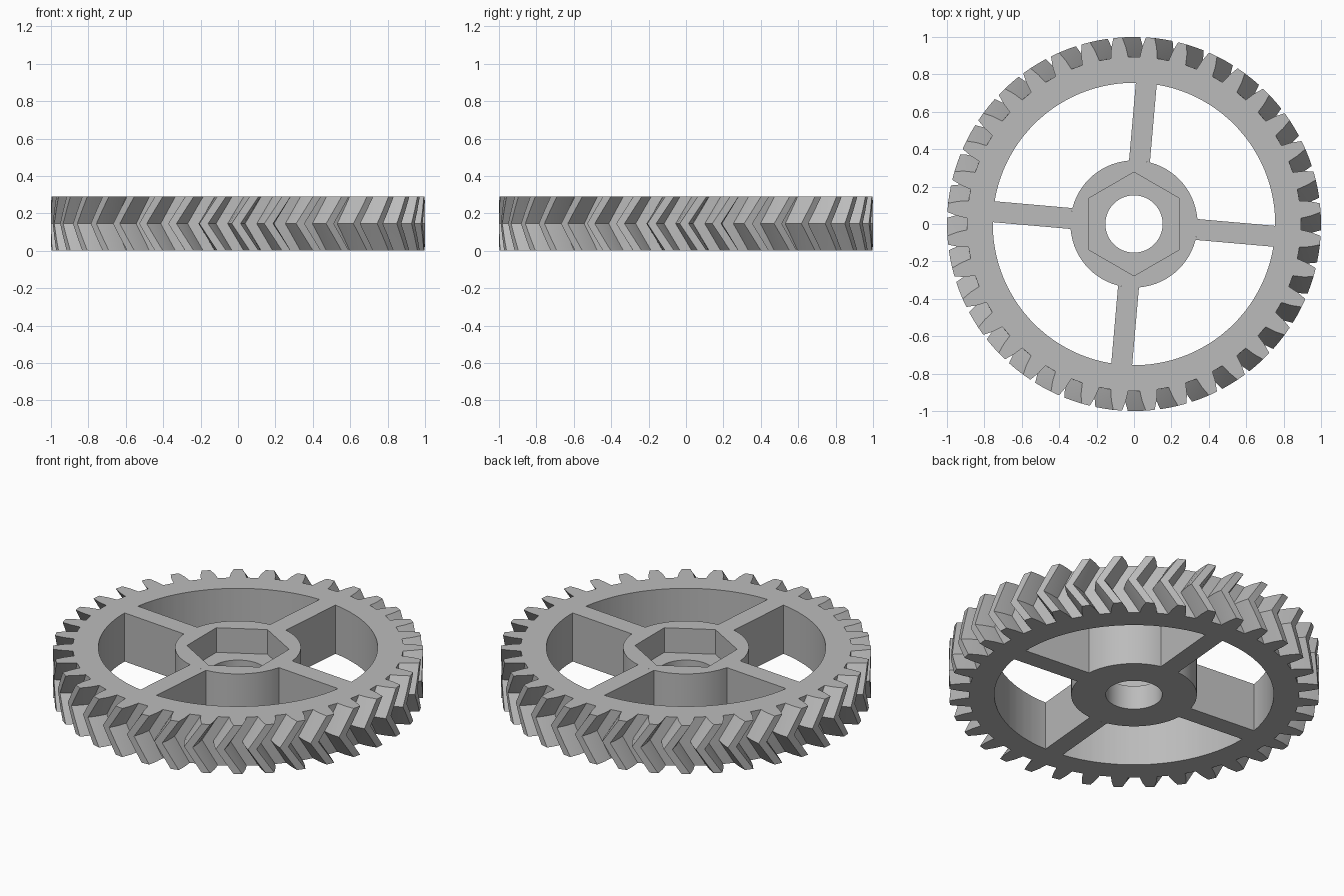
import bpy, bmesh
from math import sin, cos, sqrt, radians, pi

cube = bpy.data.objects.get("Cube")
if cube:
    bpy.data.objects.remove(cube, do_unlink=True)

HEIGHT = 0.29
TEETH = 36
TWIST = radians(200 / TEETH)
RIM_R, HUB_R, BORE_R, HEX_APOTHEM = 0.755, 0.34, 0.153, 0.24
HEX_FLOOR = 0.143

grey = bpy.data.materials.new("plain_grey")
grey.use_nodes = True
grey.diffuse_color = (0.5, 0.5, 0.5, 1)
grey.node_tree.nodes["Principled BSDF"].inputs["Base Color"].default_value = (0.5, 0.5, 0.5, 1)


def finish(name, bm):
    bmesh.ops.recalc_face_normals(bm, faces=bm.faces)
    mesh = bpy.data.meshes.new(name)
    bm.to_mesh(mesh)
    bm.free()
    mesh.materials.append(grey)
    obj = bpy.data.objects.new(name, mesh)
    bpy.context.collection.objects.link(obj)
    bpy.ops.object.select_all(action='DESELECT')
    obj.select_set(True)
    bpy.context.view_layer.objects.active = obj
    bpy.ops.object.shade_smooth_by_angle(angle=radians(7))
    return obj


def skin(name, loops):
    """Join closed rings of equal count into a ring-shaped solid."""
    bm = bmesh.new()
    rings = [[bm.verts.new(p) for p in loop] for loop in loops]
    n = len(rings[0])
    for a, b in zip(rings, rings[1:] + rings[:1]):
        for i in range(n):
            j = (i + 1) % n
            bm.faces.new((a[i], a[j], b[j], b[i]))
    return finish(name, bm)


def ring(polar, z, turn=0):
    return [(r * cos(a + turn), r * sin(a + turn), z) for r, a in polar]


# Toothed rim: one tooth is a root, flank and tip on each side
half_tooth = [(0.893, 3.0), (0.947, 2.35), (1.0, 1.35)]
tooth = [(r, -a) for r, a in half_tooth] + half_tooth[::-1]
pitch = 360 / TEETH
outline = [(r, radians(a + pitch * (k + 0.5))) for k in range(TEETH) for r, a in tooth]
inner = [(RIM_R, a) for r, a in outline]
layers = [(i / 4, 1 - abs(i / 2 - 1)) for i in range(5)]
skin("toothed_rim",
     [ring(inner, 0)]
     + [ring(outline, HEIGHT * h, -TWIST * t) for h, t in layers]
     + [ring(inner, HEIGHT)])

# Hub with a through bore and a hexagonal nut recess in the top
SEGS = 72
angles = [2 * pi * i / SEGS for i in range(SEGS)]


def circle(r):
    return [(r, a) for a in angles]


hexagon = [(HEX_APOTHEM / cos((a + pi / 6) % (pi / 3) - pi / 6), a) for a in angles]
skin("hub", [ring(circle(BORE_R), 0), ring(circle(HUB_R), 0),
             ring(circle(HUB_R), HEIGHT), ring(hexagon, HEIGHT),
             ring(hexagon, HEX_FLOOR), ring(circle(BORE_R), HEX_FLOOR)])

# Four straight spokes with ends curved to meet the hub and rim
HALF_WIDTH = 0.056
steps = [HALF_WIDTH * (i / 3 - 1) for i in range(7)]
footprint = [(sqrt(HUB_R ** 2 - y * y), y) for y in reversed(steps)]
footprint += [(sqrt(RIM_R ** 2 - y * y), y) for y in steps]
for k in range(4):
    turn = radians(90 * k - pitch / 2)
    bm = bmesh.new()
    base = bm.faces.new([bm.verts.new((x * cos(turn) - y * sin(turn),
                                       x * sin(turn) + y * cos(turn), 0))
                         for x, y in footprint])
    top = bmesh.ops.extrude_face_region(bm, geom=[base])["geom"]
    bmesh.ops.translate(bm, vec=(0, 0, HEIGHT),
                        verts=[v for v in top if isinstance(v, bmesh.types.BMVert)])
    finish(f"spoke_{k + 1}", bm)
